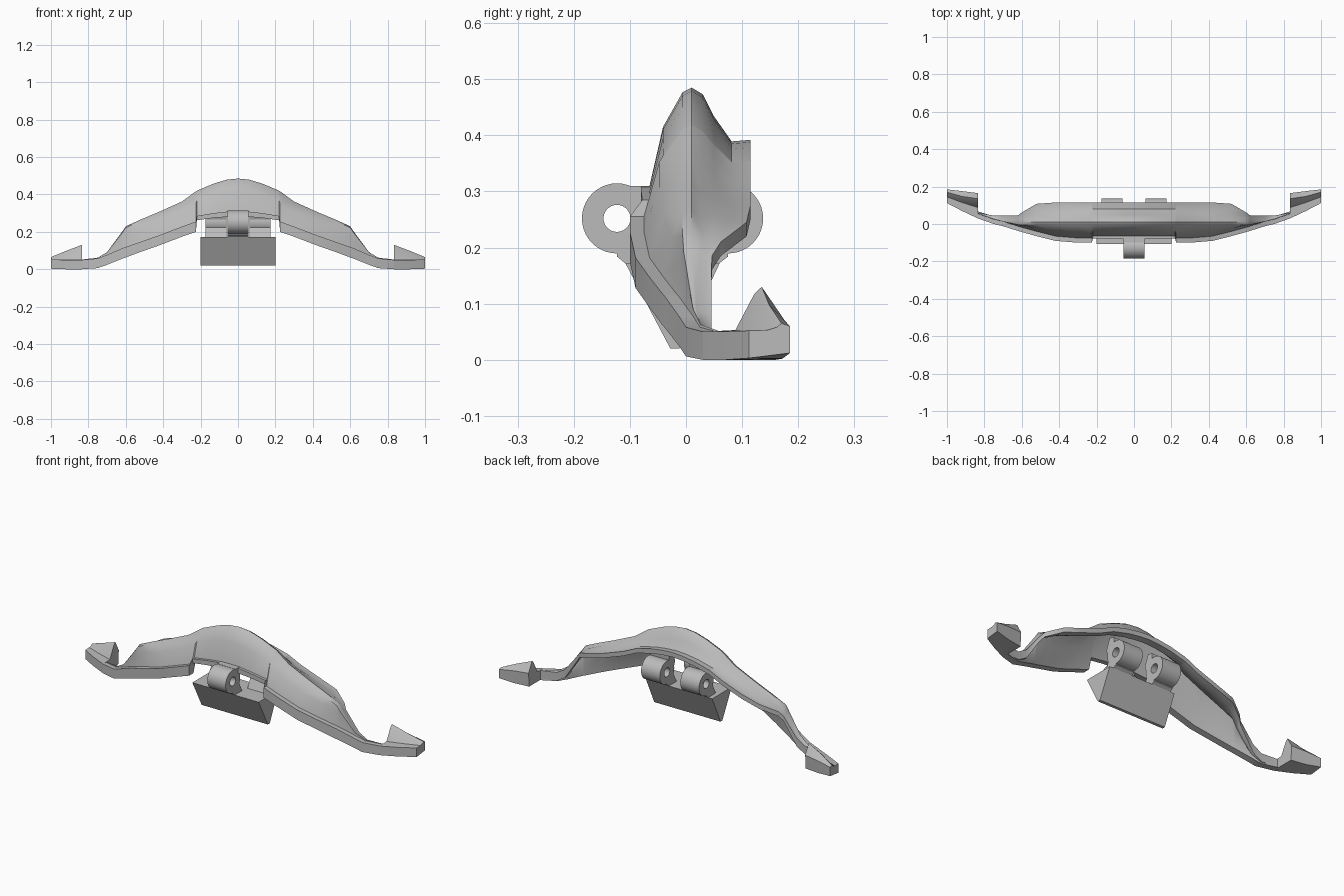
import bpy
import bmesh
import math

cube = bpy.data.objects.get("Cube")
if cube:
    bpy.data.objects.remove(cube)

grey = bpy.data.materials.new("plain grey")
grey.use_nodes = True
COLOUR = (0.5, 0.5, 0.5, 1)
grey.diffuse_color = COLOUR
grey.node_tree.nodes["Principled BSDF"].inputs["Base Color"].default_value = COLOUR


def finish(name, bm, mirror=False, angle=35):
    bmesh.ops.recalc_face_normals(bm, faces=bm.faces)
    mesh = bpy.data.meshes.new(name)
    bm.to_mesh(mesh)
    bm.free()
    obj = bpy.data.objects.new(name, mesh)
    bpy.context.collection.objects.link(obj)
    mesh.materials.append(grey)
    if mirror:
        obj.modifiers.new("Mirror", "MIRROR").use_clip = True
    bpy.ops.object.select_all(action="DESELECT")
    obj.select_set(True)
    bpy.context.view_layer.objects.active = obj
    bpy.ops.object.shade_smooth_by_angle(angle=math.radians(angle))
    return obj


def loft(name, sections, cap_start=True, mirror=False, angle=35):
    """Skin closed (y, z) sections placed at successive x positions."""
    bm = bmesh.new()
    rings = [[bm.verts.new((x, y, z)) for y, z in pts] for x, pts in sections]
    for a, b in zip(rings, rings[1:]):
        for i in range(len(a)):
            j = (i + 1) % len(a)
            bm.faces.new((a[i], a[j], b[j], b[i]))
    bm.faces.new(rings[-1])
    if cap_start:
        bm.faces.new(rings[0])
    return finish(name, bm, mirror, angle)


def mix(a, b, ty, tz):
    return a[0] + (b[0] - a[0]) * ty, a[1] + (b[1] - a[1]) * tz


def shell_section(x, front, low, high, crest, rear, rear_z):
    """Hollow arched section: front band, wall, rounded crest, rear lip."""
    flange = 0.025 if x > 0.22 else 0.015
    base = (front + flange, high)
    top = (max(0.01, front + 0.027), crest)
    lip = (rear, rear_z)
    ease = min(1, (crest - high) / 0.1)
    shoulder = (top[0] - 0.016 * ease, crest - 0.008 * ease)
    back = (top[0] + 0.02 * ease, crest - 0.012 * ease)
    wall = mix(base, top, 0.32, 0.6)
    slope = mix(top, lip, 0.38, 0.55)
    valley = mix(top, lip, 0.68, 1.03)
    thick = 0.025 if x < 0.65 else 0.045

    def under(p, dy):
        return min(p[0] + dy, rear), max(low, p[1] - thick)

    return [(front, low), (front, high), base, wall, shoulder, top, back,
            slope, valley, lip, under(lip, 0), under(valley, -0.004),
            under(slope, -0.012), under(top, 0), under(wall, 0.016),
            (front + flange + 0.012, low)]


# Arched shell: x, front y, band bottom, band top, crest z, rear y, rear z
stations = [
    (0, -.08, .282, .31, .485, .115, .392),
    (.06, -.08, .28, .308, .479, .115, .388),
    (.13, -.08, .275, .3, .458, .115, .378),
    (.22, -.078, .262, .285, .42, .115, .355),
    (.225, -.1, .2, .255, .417, .115, .353),
    (.3, -.1, .174, .228, .362, .115, .318),
    (.42, -.09, .128, .182, .308, .115, .275),
    (.52, -.065, .093, .147, .266, .108, .245),
    (.6, -.043, .063, .119, .23, .062, .21),
    (.62, -.037, .056, .112, .2, .046, .185),
    (.7, -.012, .024, .077, .092, .045, .085),
    (.75, .0, .006, .058, .062, .045, .056),
    (.835, .03, 0, .05, .052, .06, .05),
]
loft("arched_shell", [(s[0], shell_section(*s)) for s in stations],
     cap_start=False, mirror=True, angle=40)

# Hooked arm tips
loft("hooked_tips", [
    (.835, [(.03, 0), (.03, .05), (.088, .053), (.122, .118), (.135, .13),
            (.165, .075), (.16, 0)]),
    (.92, [(.07, 0), (.07, .05), (.115, .053), (.138, .09), (.148, .098),
           (.176, .07), (.172, .002)]),
    (1, [(.112, .003), (.112, .052), (.145, .053), (.162, .058), (.17, .065),
         (.185, .06), (.185, .012)]),
], mirror=True, angle=25)


def ring(name, x0, x1, cy, cz, outer=.0625, inner=.024, steps=40):
    """Hinge barrel along x with a bore."""
    bm = bmesh.new()
    rows = []
    for i in range(steps):
        a = 2 * math.pi * i / steps
        c, s = math.cos(a), math.sin(a)
        rows.append([bm.verts.new((x, cy + r * c, cz + r * s)) for x, r in
                     ((x0, outer), (x1, outer), (x1, inner), (x0, inner))])
    for a, b in zip(rows, rows[1:] + rows[:1]):
        for k in range(4):
            n = (k + 1) % 4
            bm.faces.new((a[k], a[n], b[n], b[k]))
    return finish(name, bm)


def prism(name, x0, x1, points):
    return loft(name, [(x0, points), (x1, points)], angle=20)


# Front barrel with its web and foot
ring("front_barrel", -.055, .055, -.123, .252)
prism("front_web", -.055, .055, [(-.098, .31), (-.065, .31), (-.058, .28),
                                 (-.075, .245), (-.097, .245)])
prism("front_foot", -.055, .055, [(-.123, .19), (-.123, .184), (-.1, .165),
                                  (-.04, .165), (-.07, .225)])

# Two rear barrels with webs and feet
for side, x0, x1 in (("right", -.175, -.062), ("left", .062, .175)):
    ring("rear_barrel_" + side, x0, x1, .075, .252)
    prism("rear_web_" + side, x0, x1, [(.047, .245), (.02, .25), (.005, .29),
                                       (.03, .35), (.06, .34), (.06, .3)])
    prism("rear_foot_" + side, x0, x1, [(.075, .19), (.075, .184), (.05, .165),
                                        (-.01, .165), (.02, .225)])

# Wedge-shaped block below the hinge
prism("wedge_block", -.2, .2, [(-.108, .172), (.06, .172), (-.012, .02),
                               (-.028, .02)])
